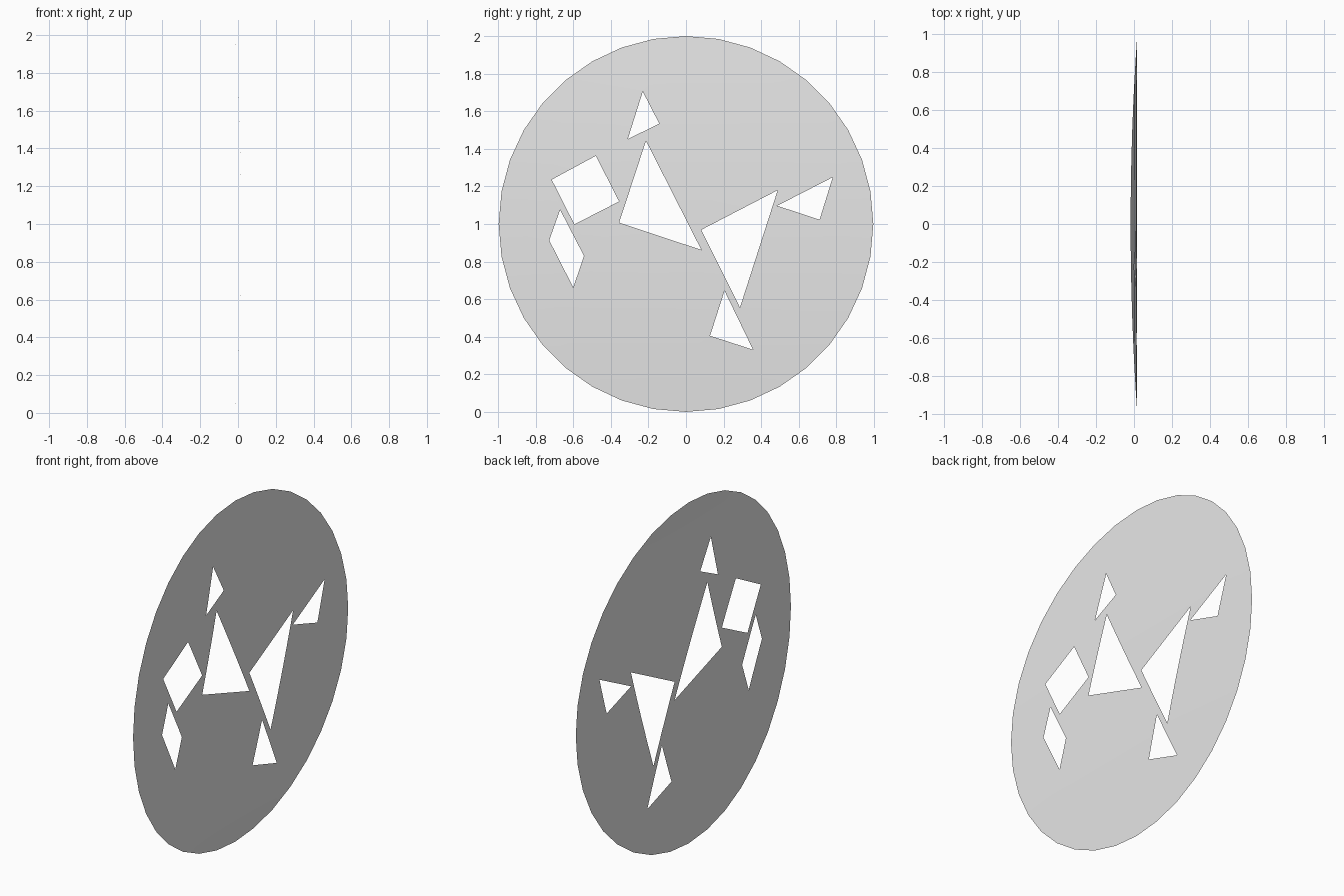
import bpy, bmesh, math

cube = bpy.data.objects.get("Cube")
if cube:
    bpy.data.objects.remove(cube, do_unlink=True)

# One plain grey
grey = bpy.data.materials.new("light_grey")
grey.use_nodes = True
grey.diffuse_color = (0.8, 0.8, 0.8, 1)
grey.node_tree.nodes["Principled BSDF"].inputs["Base Color"].default_value = (0.8, 0.8, 0.8, 1)

# Disc outline and the cut-out shapes, as (y, z)
SIDES = 36
outline = [(0.997 * math.sin(2 * math.pi * i / SIDES), 1 + math.cos(2 * math.pi * i / SIDES))
           for i in range(SIDES)]
cutouts = [
    [(-0.23, 1.705), (-0.142, 1.534), (-0.31, 1.452)],                    # top triangle
    [(-0.48, 1.363), (-0.356, 1.12), (-0.594, 0.998), (-0.715, 1.236)],   # square
    [(-0.67, 1.076), (-0.543, 0.83), (-0.60, 0.662), (-0.728, 0.913)],    # parallelogram
    [(-0.213, 1.443), (0.082, 0.862), (-0.356, 1.007)],                   # large triangle
    [(0.488, 1.18), (0.287, 0.555), (0.081, 0.969)],                      # large triangle
    [(0.781, 1.249), (0.711, 1.023), (0.485, 1.097)],                     # side triangle
    [(0.205, 0.645), (0.357, 0.331), (0.128, 0.405)],                     # bottom triangle
]

# Thin sheet with holes
bm = bmesh.new()
for loop in [outline] + cutouts:
    verts = [bm.verts.new((0, y, z)) for y, z in loop]
    for a, b in zip(verts, verts[1:] + verts[:1]):
        bm.edges.new((a, b))
bmesh.ops.triangle_fill(bm, use_beauty=True, use_dissolve=False,
                        edges=bm.edges[:], normal=(1, 0, 0))

# Level cuts, then a gentle bend about the y axis
for i in range(1, 20):
    bmesh.ops.bisect_plane(bm, geom=bm.verts[:] + bm.edges[:] + bm.faces[:], dist=1e-5,
                           plane_co=(0, 0, i * 0.1), plane_no=(0, 0, 1))
for v in bm.verts:
    v.co.x = 0.017 - 0.035 * (v.co.z - 1) ** 2
bm.normal_update()
for f in bm.faces:
    if f.normal.x < 0:
        f.normal_flip()
    f.smooth = True

mesh = bpy.data.meshes.new("cutout_disc")
bm.to_mesh(mesh)
bm.free()
mesh.materials.append(grey)
disc = bpy.data.objects.new("cutout_disc", mesh)
bpy.context.collection.objects.link(disc)
